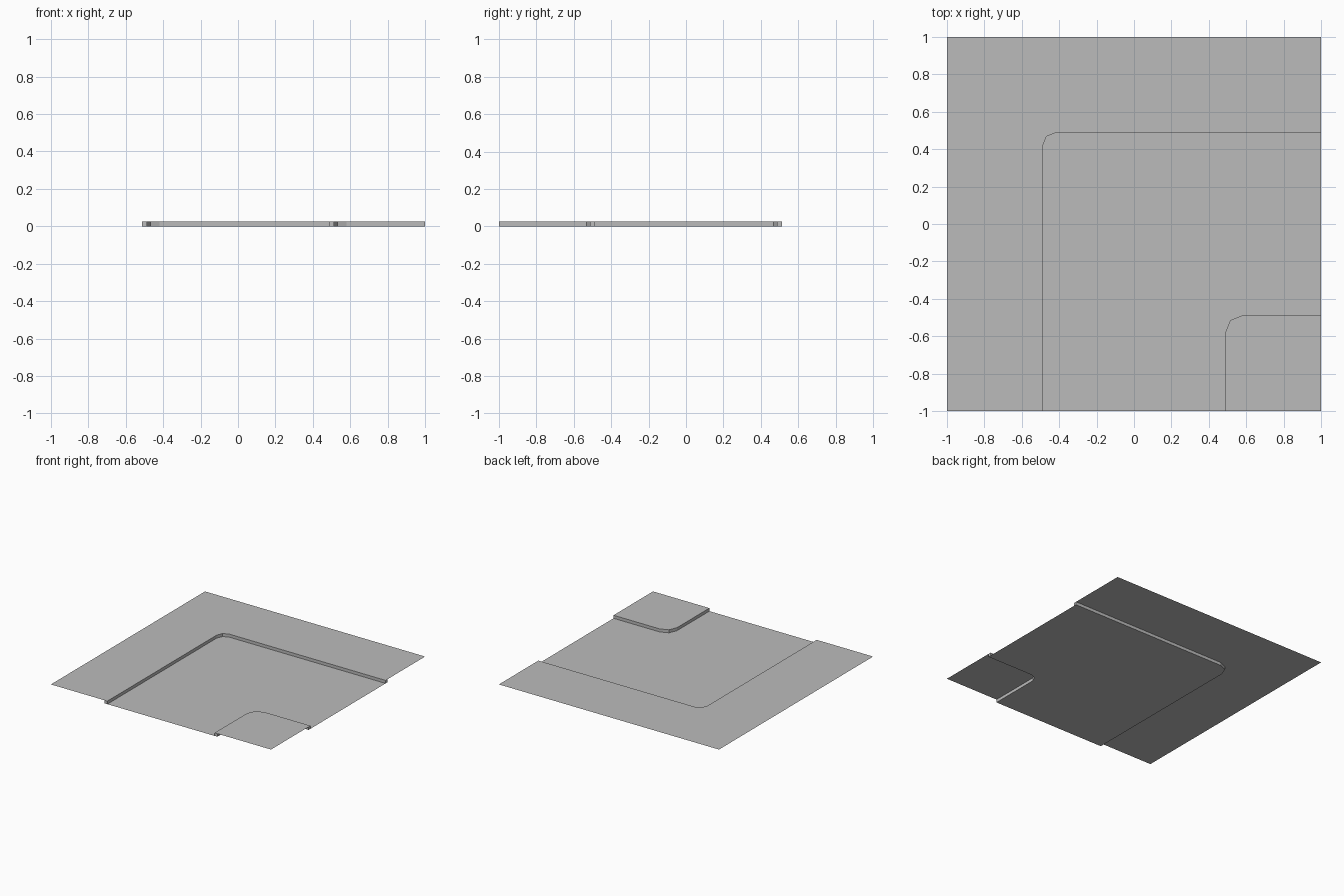
import bpy
import bmesh
from math import cos, sin, pi

if "Cube" in bpy.data.objects:
    bpy.data.objects.remove(bpy.data.objects["Cube"], do_unlink=True)

HEIGHT = 0.025      # curb height and width
OUTER_R, INNER_R = 0.0925, 0.0675
BEND = 0.42         # bend centre of the long curb, the short one is shifted by one unit

grey = bpy.data.materials.new("concrete_grey")
grey.use_nodes = True
colour = (0.5, 0.5, 0.5, 1)
grey.diffuse_color = colour
bsdf = grey.node_tree.nodes["Principled BSDF"]
bsdf.inputs["Base Color"].default_value = colour
bsdf.inputs["Roughness"].default_value = 0.8


def bend_path(shift, radius):
    """Path from the front edge, round a two-segment bend, to the left edge."""
    cx, cy = shift - BEND, BEND - shift
    arc = [(cx + radius * cos(a), cy + radius * sin(a)) for a in (pi, 0.75 * pi, 0.5 * pi)]
    return [(arc[0][0], -1)] + arc + [(1, arc[-1][1])]


def make_object(name, bm):
    mesh = bpy.data.meshes.new(name)
    bm.to_mesh(mesh)
    bm.free()
    mesh.materials.append(grey)
    obj = bpy.data.objects.new(name, mesh)
    bpy.context.collection.objects.link(obj)


def make_sheet(name, outline, z):
    bm = bmesh.new()
    face = bm.faces.new([bm.verts.new((x, y, z)) for x, y in outline])
    face.normal_update()
    if face.normal.z < 0:
        face.normal_flip()
    make_object(name, bm)


def make_curb(name, shift):
    bm = bmesh.new()
    rows = [[bm.verts.new((x, y, 0)) for x, y in bend_path(shift, r)]
            for r in (OUTER_R, INNER_R)]
    for i in range(len(rows[0]) - 1):
        bm.faces.new((rows[0][i], rows[0][i + 1], rows[1][i + 1], rows[1][i]))
    raised = bmesh.ops.extrude_face_region(bm, geom=bm.faces[:])
    verts = [v for v in raised["geom"] if isinstance(v, bmesh.types.BMVert)]
    bmesh.ops.translate(bm, verts=verts, vec=(0, 0, HEIGHT))
    bmesh.ops.recalc_face_normals(bm, faces=bm.faces[:])
    make_object(name, bm)


# Raised curbs on both sides of the road
make_curb("outer_curb", 0)
make_curb("inner_curb", 1)

# Sunken road between the curbs
make_sheet("road", bend_path(0, INNER_R) + bend_path(1, OUTER_R)[::-1], 0)

# Pavements level with the curb tops
make_sheet("outer_pavement", bend_path(0, OUTER_R) + [(1, 1), (-1, 1), (-1, -1)], HEIGHT)
make_sheet("inner_pavement", bend_path(1, INNER_R) + [(1, -1)], HEIGHT)
